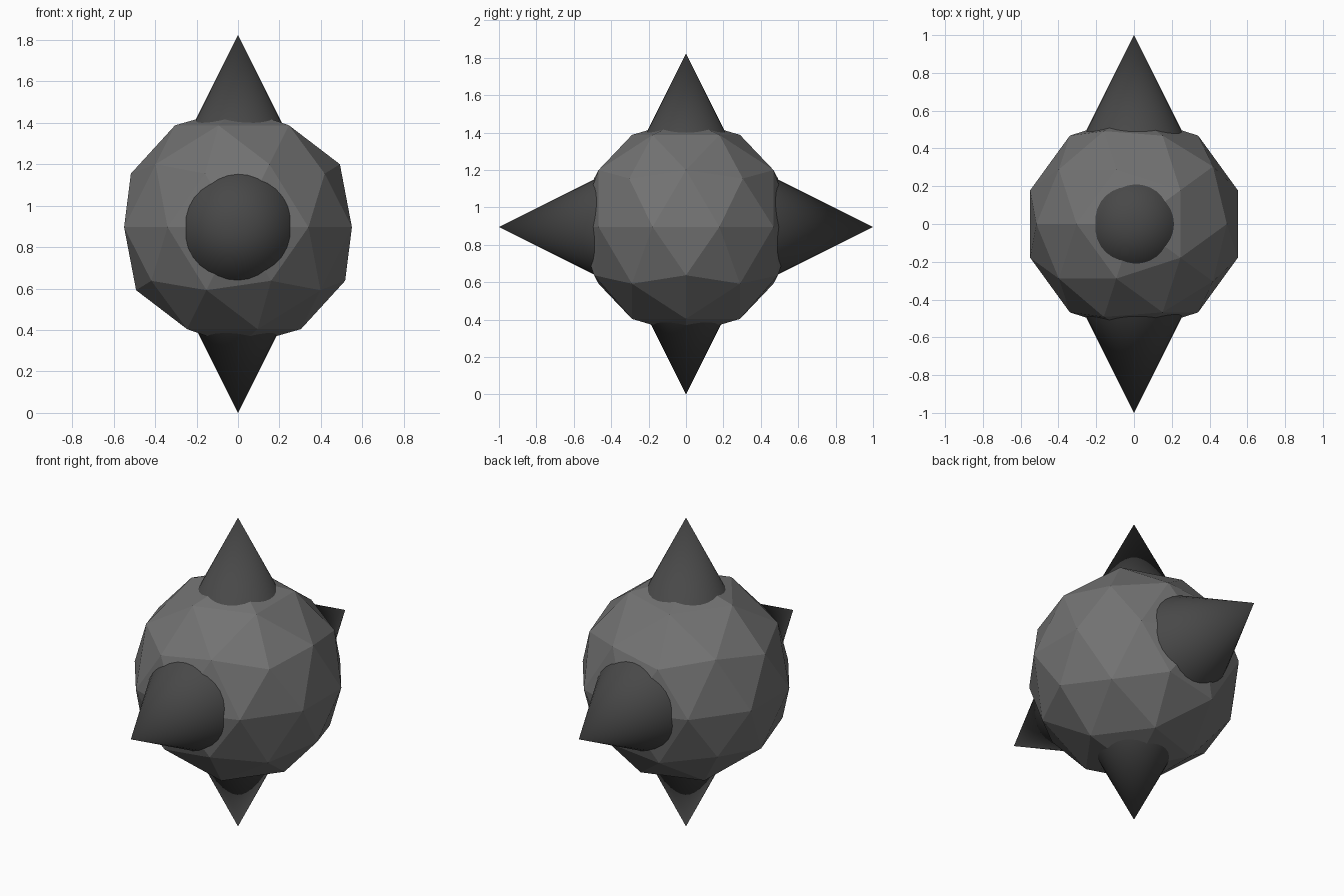
import bpy, math
from mathutils import Vector

if "Cube" in bpy.data.objects:
    bpy.data.objects.remove(bpy.data.objects["Cube"])

CENTRE = Vector((0, 0, 0.896))


def material(name, value):
    m = bpy.data.materials.new(name)
    m.diffuse_color = (value, value, value, 1)
    m.use_nodes = True
    m.node_tree.nodes["Principled BSDF"].inputs["Base Color"].default_value = m.diffuse_color
    return m


body_grey = material("mid_grey", 0.17)
spike_grey = material("dark_grey", 0.065)

# Faceted ball
bpy.ops.mesh.primitive_ico_sphere_add(subdivisions=2, radius=0.578, location=CENTRE,
                                      rotation=(0, 0, math.pi))
ball = bpy.context.object
ball.name = "ball"
ball.data.materials.append(body_grey)


# Cone spikes, sunk into the ball
def spike(name, direction, reach):
    d = Vector(direction)
    depth = 0.6
    bpy.ops.mesh.primitive_cone_add(vertices=32, radius1=depth * 0.5, radius2=0, depth=depth,
                                    location=CENTRE + d * (reach - depth / 2),
                                    rotation=d.to_track_quat('Z', 'Y').to_euler())
    ob = bpy.context.object
    ob.name = name
    ob.data.materials.append(spike_grey)
    bpy.ops.object.shade_smooth_by_angle(angle=math.radians(30))


spike("top_spike", (0, 0, 1), 0.927)
spike("bottom_spike", (0, 0, -1), 0.896)
spike("front_spike", (0, -1, 0), 1.0)
spike("back_spike", (0, 1, 0), 1.0)
